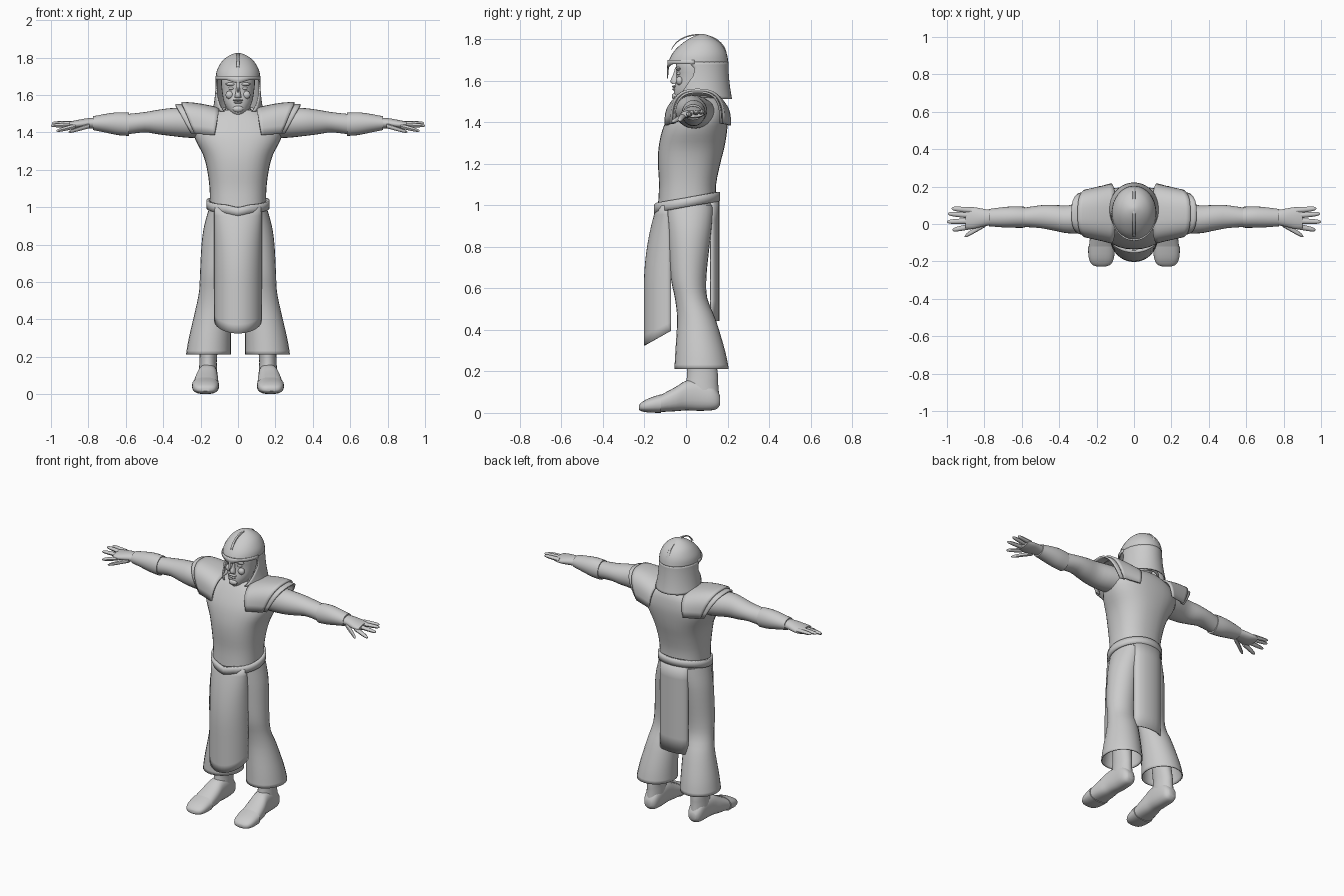
import bpy, bmesh, math
from math import sin, cos, pi

if "Cube" in bpy.data.objects:
    bpy.data.objects.remove(bpy.data.objects["Cube"])

grey = bpy.data.materials.new("plain_grey")
grey.diffuse_color = (0.6, 0.6, 0.6, 1)
grey.use_nodes = True
grey.node_tree.nodes["Principled BSDF"].inputs["Base Color"].default_value = grey.diffuse_color


def finish(name, bm, mirror=False, thick=0.0, angle=40):
    bmesh.ops.remove_doubles(bm, verts=bm.verts, dist=1e-5)
    bmesh.ops.recalc_face_normals(bm, faces=bm.faces)
    me = bpy.data.meshes.new(name)
    bm.to_mesh(me)
    bm.free()
    me.materials.append(grey)
    ob = bpy.data.objects.new(name, me)
    bpy.context.collection.objects.link(ob)
    bpy.ops.object.select_all(action='DESELECT')
    ob.select_set(True)
    bpy.context.view_layer.objects.active = ob
    bpy.ops.object.shade_smooth_by_angle(angle=math.radians(angle))
    if thick:
        m = ob.modifiers.new("thickness", 'SOLIDIFY')
        m.thickness, m.offset = thick, 0
    if mirror:
        m = ob.modifiers.new("mirror", 'MIRROR')
        m.use_mirror_merge = False
    return ob


def spline(rows, steps):
    """Smooth a list of sections with a Catmull-Rom curve."""
    out = []
    for i in range(len(rows) - 1):
        a, b, c, d = (rows[max(0, min(len(rows) - 1, i + k))] for k in (-1, 0, 1, 2))
        for s in range(steps):
            t = s / steps
            out.append([q + .5 * t * (r - p + t * (2*p - 5*q + 4*r - w + t * (3*(q - r) + w - p)))
                        for p, q, r, w in zip(a, b, c, d)])
    return out + [list(rows[-1])]


def loft(name, axis, rows, n=24, e=1.0, steps=3, caps=(True, True), **kw):
    """Skin oval sections (position, min, max, min, max) along an axis."""
    bm = bmesh.new()
    rings = []
    for t, a0, a1, b0, b1 in spline(rows, steps):
        ring = []
        for k in range(n):
            c, s = cos(2*pi*k/n), sin(2*pi*k/n)
            a = (a0 + a1)/2 + (a1 - a0)/2 * math.copysign(abs(c)**e, c)
            b = (b0 + b1)/2 + (b1 - b0)/2 * math.copysign(abs(s)**e, s)
            ring.append(bm.verts.new({'x': (t, a, b), 'y': (a, t, b), 'z': (a, b, t)}[axis]))
        rings.append(ring)
    for r, q in zip(rings, rings[1:]):
        for k in range(n):
            bm.faces.new((r[k], r[(k+1) % n], q[(k+1) % n], q[k]))
    for ring, cap in zip((rings[0], rings[-1]), caps):
        if cap:
            bm.faces.new(ring)
    return finish(name, bm, **kw)


def sheet(name, f, nu, nv, **kw):
    """Surface grid from f(u, v), both 0..1."""
    bm = bmesh.new()
    g = [[bm.verts.new(f(i/nu, j/nv)) for j in range(nv+1)] for i in range(nu+1)]
    for i in range(nu):
        for j in range(nv):
            bm.faces.new((g[i][j], g[i+1][j], g[i+1][j+1], g[i][j+1]))
    return finish(name, bm, **kw)


def blob(name, loc, size, **kw):
    bm = bmesh.new()
    bmesh.ops.create_uvsphere(bm, u_segments=14, v_segments=8, radius=1)
    for v in bm.verts:
        v.co = [l + s*c for l, s, c in zip(loc, size, v.co)]
    return finish(name, bm, **kw)


def mix(a, b, t):
    return a + (b - a) * t


# Torso, neck and hips
loft("torso", 'z', [(1.0, -.15, .15, -.135, .145), (1.1, -.152, .152, -.13, .145),
     (1.2, -.165, .165, -.135, .165), (1.28, -.187, .187, -.132, .185),
     (1.36, -.228, .228, -.115, .198), (1.42, -.24, .24, -.09, .2),
     (1.48, -.2, .2, -.055, .19), (1.52, -.12, .12, -.025, .165)], n=32, e=.85)
loft("neck", 'z', [(1.42, -.085, .085, -.05, .13), (1.5, -.07, .07, -.03, .13),
                   (1.58, -.065, .065, -.02, .12)])
loft("hips", 'z', [(.84, -.09, .09, -.05, .08), (.9, -.15, .15, -.08, .115),
                   (1.02, -.15, .15, -.12, .14)], n=32)


def collar(u, v):
    a, b = 2*pi*u, 2*pi*v
    r = 1 + .07*cos(b)
    y = .055 + .12*r*sin(a)
    return (.1*r*cos(a), y, 1.495 + .38*(y - .055) + .008*sin(b))


sheet("collar", collar, 32, 8)


def belt(u, v):
    a = 2*pi*u
    x, y = .16*cos(a), .005 + .152*sin(a)
    dip = .012*max(0, 1 - abs(x)/.06) if y < 0 else 0
    return (x, y, .992 + .18*y - dip + .045*v)


sheet("belt", belt, 48, 2, thick=.016)


# Hanging cloth panels
def front_panel(u, v):
    a = (u - .5)*pi
    z = mix(1.0, .325 + .07*(1 - cos(a)), v)
    edge = -.09 + .017*min(1, v*3)
    mid = -.2 + .062*max(0, 1 - v*1.7)**2
    return (.125*sin(a), edge + (mid - edge)*cos(a), z)


def back_panel(u, v):
    a = (u - .5)*pi
    return (.1*sin(a), .118 + .04*cos(a), mix(1.03, .442, v))


sheet("front_cloth", front_panel, 20, 14, thick=.006)
sheet("back_cloth", back_panel, 8, 6, thick=.006)

# Flared trousers, ankles, shoes
loft("trouser_leg", 'z', [(1.0, 0, .15, -.1, .13), (.9, .004, .178, -.088, .122),
     (.8, .01, .192, -.08, .11), (.65, .02, .2, -.07, .095), (.55, .03, .205, -.05, .1),
     (.45, .036, .225, -.04, .14), (.3, .04, .26, -.048, .185), (.212, .04, .275, -.053, .203)],
     caps=(True, False), thick=.006, mirror=True)
loft("ankle", 'z', [(.08, .11, .212, 0, .16), (.14, .112, .208, .0, .155), (.2, .112, .205, .005, .152),
                    (.4, .09, .2, .0, .12)], mirror=True)
loft("shoe", 'y', [(-.13, .105, .242, .004, .082), (-.05, .105, .232, .008, .125),
     (0, .108, .22, .012, .155), (.06, .108, .213, .01, .16), (.12, .112, .21, .012, .14),
     (.15, .122, .2, .02, .11), (.165, .14, .185, .04, .08)], e=.8, mirror=True)
loft("toe_cap", 'y', [(-.227, .15, .2, .016, .036), (-.215, .123, .226, .008, .05),
     (-.18, .107, .242, .002, .07), (-.12, .101, .246, .0, .09)], e=.8, mirror=True)

# Arms, forearm cuffs
loft("arm", 'x', [(.12, -.04, .15, 1.37, 1.52), (.25, -.05, .125, 1.37, 1.53),
     (.35, -.05, .1, 1.38, 1.53), (.43, -.035, .102, 1.39, 1.52), (.5, -.022, .1, 1.4, 1.508),
     (.6, -.015, .085, 1.388, 1.497)], mirror=True)
loft("cuff", 'x', [(.583, -.02, .092, 1.381, 1.505), (.64, -.02, .094, 1.385, 1.507),
     (.7, -.018, .09, 1.397, 1.5), (.775, -.012, .08, 1.412, 1.486)], mirror=True)

# Hands: palm, four fingers, thumb
loft("palm", 'x', [(.75, -.005, .072, 1.42, 1.478), (.8, -.012, .08, 1.42, 1.476),
     (.86, -.026, .09, 1.418, 1.466), (.9, -.024, .088, 1.424, 1.458)], mirror=True)
fingers = [("little_finger", .87, .975, .073, .083, 1.447, 1.452),
           ("ring_finger", .87, .995, .045, .055, 1.446, 1.45),
           ("middle_finger", .87, 1.0, .016, .012, 1.44, 1.436),
           ("index_finger", .87, .97, -.012, -.032, 1.433, 1.408),
           ("thumb", .795, .905, .0, -.066, 1.435, 1.402)]
for name, xa, xb, ya, yb, za, zb in fingers:
    rows = []
    for t, r in ((0, .016), (.4, .0145), (.75, .0125), (.93, .009), (1, .003)):
        y, z = mix(ya, yb, t), mix(za, zb, t)
        rows.append((mix(xa, xb, t), y - r, y + r, z - r*.85, z + r*.85))
    loft(name, 'x', rows, n=10, steps=2, mirror=True)


# Shoulder guards: a broad plate and an outer band
def guard(t0, t1, lift):
    def f(u, v):
        t, a = mix(t0, t1, u), pi*v
        s = max(0, sin(a))**.65
        c = math.copysign(abs(cos(a))**.75, cos(a))
        y0, y1 = mix(-.092, -.058, t) - lift, mix(.205, .17, t) + lift
        top = 1.52 + .03*sin(min(1, t*1.2)*pi/2) + lift
        low = 1.385 + .01*t
        x = mix(mix(.125, .25, t), mix(.1, .335, t), s)
        return (x, (y0 + y1)/2 - (y1 - y0)/2*c, mix(low, top, s))
    return f


sheet("shoulder_guard", guard(0, .86, .006), 8, 24, thick=.012, mirror=True)
sheet("shoulder_guard_band", guard(.74, 1, -.004), 4, 24, thick=.01, mirror=True)

# Head and facial features
loft("head", 'z', [(1.495, -.03, .03, -.045, .05), (1.515, -.052, .052, -.056, .09),
     (1.56, -.075, .075, -.058, .12), (1.62, -.086, .086, -.046, .14), (1.68, -.09, .09, -.048, .15),
     (1.73, -.075, .075, -.02, .13)], n=28)
loft("nose", 'z', [(1.585, -.018, .018, -.068, -.03), (1.6, -.016, .016, -.075, -.03),
                   (1.63, -.01, .01, -.062, -.03), (1.665, -.008, .008, -.052, -.03)], n=12)
blob("eye", (.035, -.033, 1.635), (.017, .012, .009), mirror=True)
blob("brow_ridge", (.038, -.036, 1.658), (.03, .014, .009), mirror=True)
blob("cheek", (.045, -.03, 1.6), (.022, .018, .022), mirror=True)
blob("upper_lip", (0, -.056, 1.572), (.028, .012, .006))
blob("lower_lip", (0, -.056, 1.559), (.022, .011, .006))
blob("chin", (0, -.052, 1.525), (.03, .016, .018))

# Helmet: closed dome, open-faced skirt with cheek guards, nose strip
loft("helmet_dome", 'z', [(1.688, -.115, .115, -.082, .2), (1.72, -.112, .112, -.068, .195),
     (1.75, -.1, .1, -.046, .184), (1.78, -.08, .08, -.012, .162), (1.803, -.052, .052, .024, .13),
     (1.817, -.022, .022, .058, .1), (1.821, -.004, .004, .075, .085)], n=32,
     caps=(False, True), thick=.008)


def skirt(u, v):
    z = mix(1.69, 1.512, v)
    flare = v**2
    w, back = .115 + .016*flare, .2 + .018*flare
    front = mix(-.082, -.062, v)
    cy, hy = (front + back)/2, (back - front)/2
    limit = .038 - .075*max(0, v - .35)/.65
    if v < .12:
        limit -= .03*(1 - v/.12)
    a0 = math.acos((cy - limit)/hy)
    a = mix(a0, 2*pi - a0, u)
    return (w*sin(a), cy - hy*cos(a), z + .015*flare*max(0, sin(a)**2 - .5))


sheet("helmet_skirt", skirt, 32, 14, thick=.008)


def brow_band(u, v):
    a = mix(-1.45, 1.45, u)
    drop = .02*max(0, 1 - abs(a)/.5)
    return (.118*sin(a), .059 - .145*cos(a), mix(1.7, 1.68 - drop, v))


sheet("helmet_brow", brow_band, 24, 2, thick=.008)
loft("nose_strip", 'z', [(1.61, -.003, .003, -.092, -.086), (1.65, -.008, .008, -.092, -.084),
                         (1.7, -.014, .014, -.088, -.074)], n=8)


# Raised ridge over the crown
def crest(u, v):
    a, b = mix(.35, 2.9, u), pi*v
    return (.008*cos(b), .06 - .139*cos(a), 1.69 + .128*sin(a)**.8 + .007*sin(b))


sheet("helmet_ridge", crest, 24, 4)
